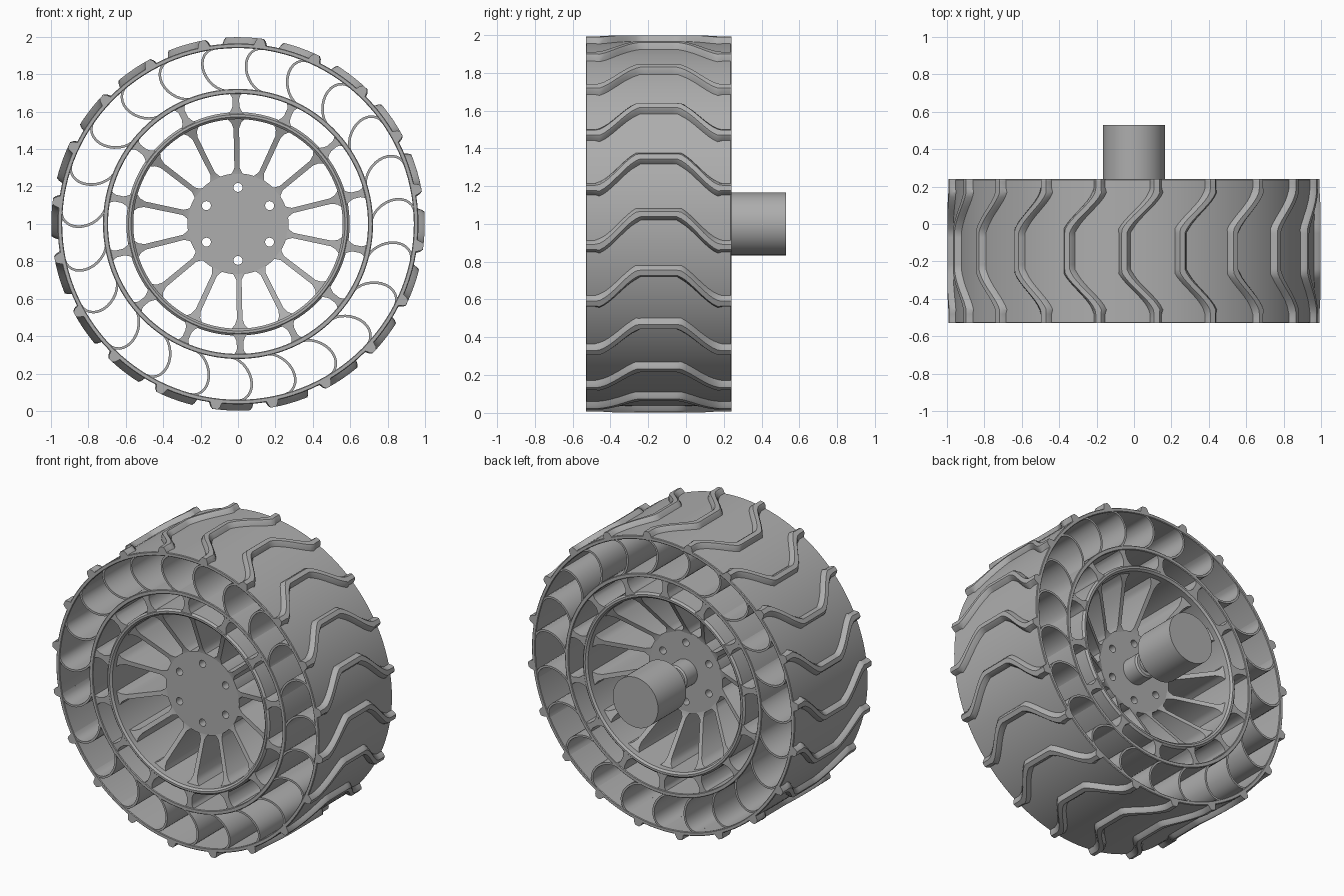
import bpy
import bmesh
from math import sin, cos, pi, radians, tau
from mathutils import Vector

cube = bpy.data.objects.get("Cube")
if cube:
    bpy.data.objects.remove(cube)

grey = bpy.data.materials.new("plain grey")
grey.use_nodes = True
colour = (0.42, 0.42, 0.42, 1)
grey.diffuse_color = colour
for node in grey.node_tree.nodes:
    if node.type == 'BSDF_PRINCIPLED':
        node.inputs["Base Color"].default_value = colour
        node.inputs["Roughness"].default_value = 0.6

FRONT, BACK = -0.53, 0.24


def polar(r, a, y, side=0.0):
    """Point on the wheel at radius r, angle a and depth y, moved sideways."""
    return Vector((r * cos(a) - side * sin(a), y, 1 + r * sin(a) + side * cos(a)))


def loft(bm, sections, closed=False):
    """Skin a row of matching loops, capped unless the row is closed."""
    rows = [[bm.verts.new(p) for p in s] for s in sections]
    n = len(rows[0])
    pairs = list(zip(rows, rows[1:]))
    if closed:
        pairs.append((rows[-1], rows[0]))
    else:
        bm.faces.new(rows[0])
        bm.faces.new(rows[-1])
    for p, q in pairs:
        for i in range(n):
            j = (i + 1) % n
            bm.faces.new((p[i], p[j], q[j], q[i]))


def finish(name, bm):
    bmesh.ops.recalc_face_normals(bm, faces=bm.faces[:])
    mesh = bpy.data.meshes.new(name)
    bm.to_mesh(mesh)
    bm.free()
    mesh.materials.append(grey)
    ob = bpy.data.objects.new(name, mesh)
    bpy.context.collection.objects.link(ob)
    bpy.ops.object.select_all(action='DESELECT')
    ob.select_set(True)
    bpy.context.view_layer.objects.active = ob
    bpy.ops.object.shade_smooth_by_angle(angle=radians(35))
    return ob


def ring(name, r0, r1, bevel=0.004, steps=120):
    """Full-width band with softened edges."""
    b = bevel
    profile = [(r0, FRONT + b), (r0 + b, FRONT), (r1 - b, FRONT), (r1, FRONT + b),
               (r1, BACK - b), (r1 - b, BACK), (r0 + b, BACK), (r0, BACK - b)]
    bm = bmesh.new()
    loft(bm, [[polar(r, tau * k / steps, y) for r, y in profile]
              for k in range(steps)], closed=True)
    finish(name, bm)


def turned(name, profile, steps=64):
    """Solid turned about the wheel axis, profile as (radius, depth)."""
    bm = bmesh.new()
    loft(bm, [[polar(r, tau * k / steps, y) for k in range(steps)]
              for r, y in profile])
    finish(name, bm)


# Three concentric bands
ring("tyre_shell", 0.94, 0.965)
ring("middle_band", 0.695, 0.722)
ring("rim_band", 0.56, 0.597, 0.012)

# Curved flexible vanes between middle band and tyre shell
VANES, ARC = 23, 14
bm = bmesh.new()
for k in range(VANES):
    start = radians(82) + tau * k / VANES
    loop_front = []
    for off in (-0.007, 0.007):
        row = []
        for i in range(ARC + 1):
            t = i / ARC
            bow = sin(pi * t)
            r = 0.829 - (0.117 + off * 0.9) * cos(pi * t)
            a = start - radians(4) * (1 - t) + radians(7) * bow
            row.append((r, a, off * bow))
        loop_front += row if off < 0 else row[::-1]
    n = len(loop_front)
    # keep the tips buried inside the bands
    loft(bm, [[polar(min(max(r, 0.705), 0.955), a, y, s) for r, a, s in loop_front]
              for y in (FRONT + 0.002, BACK - 0.002)])
finish("curved_vanes", bm)

# Wavy tread lugs
LUGS = 20


def ease(t):
    t = min(max(t, 0), 1)
    return 0.5 * t + 0.5 * t * t * (3 - 2 * t)


bm = bmesh.new()
STEPS = 32
for k in range(LUGS):
    base = radians(-7) + tau * k / LUGS
    sections = []
    for i in range(STEPS + 1):
        y = FRONT + (BACK - FRONT) * i / STEPS
        d = abs(y + 0.145)
        t = (0.315 - d) / 0.21
        wide = 1.25 if 0 < t < 1 else 1
        a = base + radians(10) * ease(t)
        sections.append([polar(r, a, y, s * wide) for r, s in
                         ((0.955, -0.034), (0.985, -0.024), (0.998, -0.014),
                          (0.998, 0.014), (0.985, 0.024), (0.955, 0.034))])
    loft(bm, sections)
finish("tread_lugs", bm)

# Radial plates: rows of (radius, half width, front depth, back depth)
SPOKES = 14


def radial_plates(name, rows):
    bm = bmesh.new()
    for k in range(SPOKES):
        a = radians(91) + tau * k / SPOKES
        loft(bm, [[polar(r, a, f, -w), polar(r, a, f, w),
                   polar(r, a, b, w), polar(r, a, b, -w)] for r, w, f, b in rows])
    finish(name, bm)


F, B = FRONT + 0.004, BACK - 0.004
radial_plates("band_connectors", [(0.58, 0.045, F, B), (0.61, 0.026, F, B),
                                  (0.63, 0.018, F, B), (0.67, 0.018, F, B),
                                  (0.685, 0.024, F, B), (0.71, 0.045, F, B)])
radial_plates("spokes", [(0.25, 0.045, -0.37, 0.0), (0.275, 0.026, -0.373, 0.005),
                         (0.30, 0.014, -0.38, 0.015), (0.51, 0.015, -0.46, 0.16),
                         (0.54, 0.026, -0.475, 0.18), (0.575, 0.06, -0.49, 0.2)])

# Hub disc with six through holes
bm = bmesh.new()


def circle(cx, cz, r, steps):
    vs = [bm.verts.new((cx + r * cos(tau * i / steps), -0.372,
                        cz + r * sin(tau * i / steps))) for i in range(steps)]
    return [bm.edges.new((vs[i], vs[(i + 1) % steps])) for i in range(steps)]


edges = circle(0, 1, 0.27, 64)
for k in range(6):
    c = polar(0.195, radians(90) + tau * k / 6, 0)
    edges += circle(c.x, c.z, 0.024, 20)
bmesh.ops.triangle_fill(bm, edges=edges, use_beauty=True, normal=(0, -1, 0))
grown = bmesh.ops.extrude_face_region(bm, geom=bm.faces[:], use_keep_orig=True)
bmesh.ops.translate(bm, vec=(0, 0.374, 0),
                    verts=[g for g in grown["geom"] if isinstance(g, bmesh.types.BMVert)])
finish("hub", bm)

# Drive shaft and motor behind the hub
turned("shaft_collar", [(0.085, -0.01), (0.085, 0.11), (0.075, 0.12)])
turned("drive_shaft", [(0.055, 0.1), (0.055, 0.25)])
turned("motor", [(0.166, 0.235), (0.166, 0.53)])
